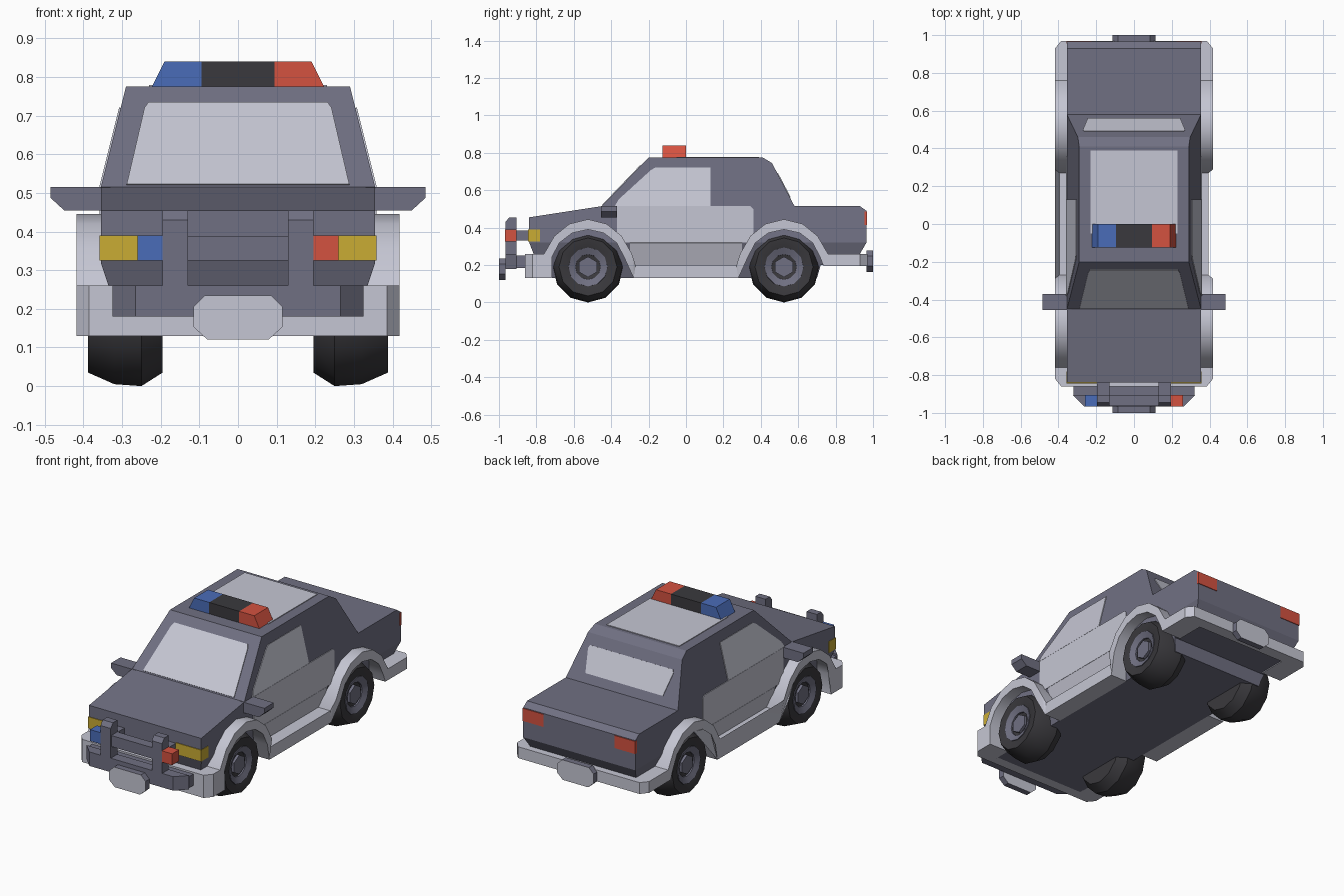
import bpy, bmesh, math
from mathutils import Vector

if "Cube" in bpy.data.objects:
    bpy.data.objects.remove(bpy.data.objects["Cube"])


def material(name, r, g, b):
    m = bpy.data.materials.new(name)
    m.diffuse_color = [(c / 255 / 12.92 if c < 11 else ((c / 255 + 0.055) / 1.055) ** 2.4)
                       for c in (r, g, b)] + [1]
    m.use_nodes = True
    m.node_tree.nodes["Principled BSDF"].inputs["Base Color"].default_value = m.diffuse_color
    return m


BODY = material("slate_grey", 112, 112, 130)
LIGHT = material("pale_grey", 197, 198, 211)
BLACK = material("black_rubber", 58, 57, 61)
RED = material("red", 212, 82, 64)
BLUE = material("blue", 74, 108, 184)
YELLOW = material("yellow", 202, 172, 52)


def finish(name, bm, mats, angle=20):
    bmesh.ops.recalc_face_normals(bm, faces=bm.faces)
    me = bpy.data.meshes.new(name)
    bm.to_mesh(me)
    bm.free()
    for m in mats:
        me.materials.append(m)
    ob = bpy.data.objects.new(name, me)
    bpy.context.collection.objects.link(ob)
    bpy.ops.object.select_all(action='DESELECT')
    ob.select_set(True)
    bpy.context.view_layer.objects.active = ob
    bpy.ops.object.shade_smooth_by_angle(angle=math.radians(angle))
    return ob


def prism_mesh(pts, vec):
    """Closed solid: a polygon pushed along a vector."""
    bm = bmesh.new()
    a = [bm.verts.new(p) for p in pts]
    b = [bm.verts.new(Vector(p) + Vector(vec)) for p in pts]
    bm.faces.new(a)
    bm.faces.new(b[::-1])
    for i in range(len(a)):
        j = (i + 1) % len(a)
        bm.faces.new((a[i], b[i], b[j], a[j]))
    return bm


def prism(name, mat, pts, vec):
    return finish(name, prism_mesh(pts, vec), [mat])


def box(name, mat, x0, x1, y0, y1, z0, z1):
    return prism(name, mat, [(x0, y0, z0), (x1, y0, z0), (x1, y1, z0), (x0, y1, z0)],
                 (0, 0, z1 - z0))


def plate(name, mat, pts):
    """Thin panel lying on a surface, sunk half its thickness."""
    p = [Vector(q) for q in pts]
    n = (p[1] - p[0]).cross(p[-1] - p[0]).normalized() * 0.004
    return prism(name, mat, [q - n for q in p], 2 * n)


def lathe(name, mat, profile, centre, n, s):
    """Spin (x, radius) points round the axle."""
    bm = bmesh.new()
    rings = []
    for x, r in profile:
        rings.append([bm.verts.new((s * x, centre[0] + r * math.sin(2 * math.pi * i / n),
                                    centre[1] - r * math.cos(2 * math.pi * i / n)))
                      for i in range(n)])
    for a, b in zip(rings, rings[1:]):
        for i in range(n):
            j = (i + 1) % n
            bm.faces.new((a[i], a[j], b[j], b[i]))
    bm.faces.new(rings[0])
    bm.faces.new(rings[-1])
    return finish(name, bm, [mat], 35)


def half_width(z):
    return 0.355 - max(0, z - 0.515) * 0.25 - max(0, 0.32 - z) * 0.33


# Body shell: side silhouette, tapered in at roof and sills
outline = [(-.84, .455), (-.45, .515), (-.2, .775), (.41, .775), (.46, .745), (.58, .515),
           (.93, .515), (.965, .49), (.965, .32), (.93, .26), (.93, .2), (.72, .2),
           (.70, .13), (-.815, .13), (-.815, .26), (-.84, .325)]
bm = prism_mesh([(-1, y, z) for y, z in outline], (2, 0, 0))
for cut in (.515, .32):
    bmesh.ops.bisect_plane(bm, geom=bm.verts[:] + bm.edges[:] + bm.faces[:], dist=1e-5,
                           plane_co=(0, 0, cut), plane_no=(0, 0, 1))
for v in bm.verts:
    v.co.x = math.copysign(half_width(v.co.z), v.co.x)
finish("body_shell", bm, [BODY])

# Glass on windshield, rear slope and roof
plate("windshield", LIGHT, [(x, -.45 + (z - .515) * .25 / .26, z) for x, z in
      [(-.288, .52), (.288, .52), (.242, .718), (.232, .732), (-.232, .732), (-.242, .718)]])
plate("rear_window", LIGHT, [(x, .58 - (z - .515) * .12 / .23, z) for x, z in
      [(-.245, .56), (.245, .56), (.27, .675), (.262, .69), (-.262, .69), (-.27, .675)]])
plate("roof_panel", LIGHT, [(-.23, -.05, .775), (.23, -.05, .775), (.23, .39, .775),
                            (-.23, .39, .775)])

# Light bar in three pieces
bar = [("blue_beacon", BLUE, -.225, -.095, -.095, -.19), ("beacon_centre", BLACK, -.095, .095, .095, -.095),
       ("red_beacon", RED, .095, .225, .19, .095)]
for name, mat, a, b, c, d in bar:
    prism(name, mat, [(a, -.125, .77), (b, -.125, .77), (c, -.125, .84), (d, -.125, .84)],
          (0, .125, 0))

# Fender and sill outline, with an arch over each wheel
AXLE, HUB_Z = .524, .19
arch = [(-.235, .26), (-.18, .355), (-.1, .42), (0, .445), (.1, .42), (.18, .355), (.235, .26)]
trim = [(-.86, .13), (-.86, .26), (-.82, .26)]
trim += [(y - AXLE, z) for y, z in arch] + [(-.27, .2), (.27, .2)]
trim += [(y + AXLE, z) for y, z in arch]
trim += [(.93, .26), (.97, .26), (.97, .195), (.93, .195), (.735, .195)]
opening = [(.2 * math.cos(math.radians(t)), HUB_Z + .2 * math.sin(math.radians(t)))
           for t in range(15, 166, 25)]
trim += [(y + AXLE, z) for y, z in opening] + [(.28, .13), (-.28, .13)]
trim += [(y - AXLE, z) for y, z in opening] + [(-.715, .13), (-.82, .13)]


def trim_x(y, z):
    if y < -.85 or y > .96:
        return .385
    return .395 if abs(y) < .3 and z < .25 else .418


for s, side in ((1, "right"), (-1, "left")):
    bm = prism_mesh([(s * .29, y, z) for y, z in trim], (s * .1, 0, 0))
    for v in bm.verts:
        if abs(v.co.x) > .3:
            v.co.x = s * trim_x(v.co.y, v.co.z)
    bmesh.ops.triangulate(bm, faces=[f for f in bm.faces if len(f.verts) > 4])
    finish(side + "_fender_trim", bm, [LIGHT], 38)

    # Door panels and side window
    for name, shape in (
            ("side_window", [(-.38, .515), (.13, .515), (.13, .72), (-.165, .72), (-.19, .705),
                             (-.36, .55)]),
            ("door_panel", [(-.37, .515), (-.37, .32), (.36, .32), (.36, .50), (.345, .515)]),
            ("door_lower", [(-.3, .32), (-.3, .19), (.3, .19), (.3, .32)])):
        plate(side + "_" + name, LIGHT, [(s * half_width(z), y, z) for y, z in shape])

    # Wing mirror
    prism(side + "_mirror", BODY, [(s * x, -.455, z) for x, z in
          [(.33, .515), (.485, .515), (.485, .487), (.45, .455), (.33, .455)]], (0, .085, 0))

    # Lamps
    box(side + "_headlight", YELLOW, *sorted((s * .195, s * .358)), -.844, -.78, .325, .39)
    box(side + "_taillight", RED, *sorted((s * .225, s * .357)), .955, .969, .415, .487)
    box(side + "_bar_lamp", RED if s > 0 else BLUE, *sorted((s * .195, s * .26)),
        -.967, -.905, .325, .39)

    # Bull bar upright and its bracket
    prism(side + "_bar_upright", BODY, [(s * .13, y, z) for y, z in
          [(-.965, .18), (-.905, .18), (-.905, .455), (-.945, .455), (-.965, .43)]],
          (s * .065, 0, 0))
    box(side + "_bar_bracket", BODY, *sorted((s * .13, s * .195)), -.91, -.82, .33, .385)

    # Wheels
    for y, end in ((-AXLE, "front"), (AXLE, "rear")):
        tag = end + "_" + side
        lathe(tag + "_tyre", BLACK, [(.195, .155), (.25, .19), (.32, .185), (.388, .155),
                                     (.382, .1), (.36, .06)], (y, HUB_Z), 12, s)
        lathe(tag + "_rim", BODY, [(.35, .106), (.387, .104), (.372, .068), (.35, .066)],
              (y, HUB_Z), 12, s)
        lathe(tag + "_hub", BODY, [(.34, .055), (.376, .055)], (y, HUB_Z), 6, s)

# Bull bar cross members
box("bar_crossbar", BODY, -.195, .195, -.96, -.905, .325, .388)
prism("bar_lower", BODY, [(-.325, -.905, .18), (-.265, -.965, .18), (.265, -.965, .18),
                          (.325, -.905, .18)], (0, 0, .08))
box("bar_mount", BODY, -.32, .32, -.905, -.85, .185, .25)

# Bumpers
box("front_bumper", LIGHT, -.385, .385, -.86, -.8, .13, .26)
box("rear_bumper", LIGHT, -.385, .385, .9, .97, .195, .26)

# Chamfered plates: pale faces, slate rims
for name, y, z in (("front_plate", -1.0, .178), ("rear_plate", .965, .22)):
    bm = prism_mesh([(x, y, z + h) for x, h in
                     [(-.115, -.025), (-.08, -.057), (.08, -.057), (.115, -.025),
                      (.115, .028), (.085, .057), (-.085, .057), (-.115, .028)]], (0, .035, 0))
    bm.normal_update()
    for f in bm.faces:
        f.material_index = 1 if abs(f.normal.y) > .9 else 0
    finish(name, bm, [BODY, LIGHT])
